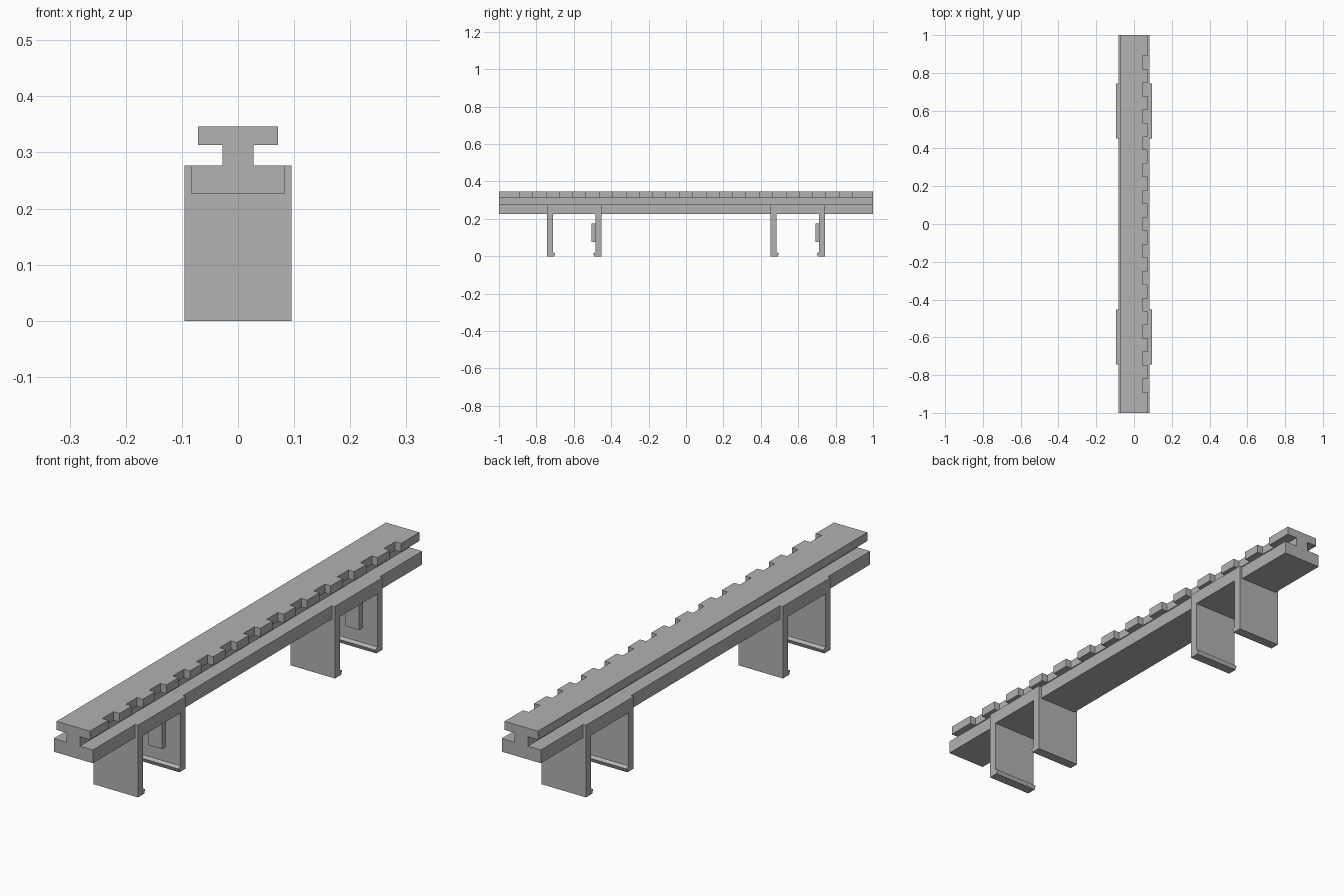
import bpy
import bmesh
from mathutils import Vector

cube = bpy.data.objects.get("Cube")
if cube:
    bpy.data.objects.remove(cube, do_unlink=True)

grey = bpy.data.materials.new("plain grey")
grey.use_nodes = True
colour = (0.445, 0.445, 0.445, 1)
grey.diffuse_color = colour
grey.node_tree.nodes["Principled BSDF"].inputs["Base Color"].default_value = colour


def prism(name, outline, axis, start, end):
    """Extrude a flat outline along an axis; outline uses the other two axes in order."""
    bm = bmesh.new()
    verts = []
    for point in outline:
        co = list(point)
        co.insert("xyz".index(axis), start)
        verts.append(bm.verts.new(co))
    face = bm.faces.new(verts)
    move = Vector([end - start if a == axis else 0 for a in "xyz"])
    result = bmesh.ops.extrude_face_region(bm, geom=[face], use_keep_orig=True)
    moved = [g for g in result["geom"] if isinstance(g, bmesh.types.BMVert)]
    bmesh.ops.translate(bm, verts=moved, vec=move)
    bmesh.ops.recalc_face_normals(bm, faces=bm.faces)
    mesh = bpy.data.meshes.new(name)
    bm.to_mesh(mesh)
    bm.free()
    mesh.materials.append(grey)
    obj = bpy.data.objects.new(name, mesh)
    bpy.context.collection.objects.link(obj)
    return obj


# Heights shared by the parts
BEAM_LOW, BEAM_TOP, FLANGE_LOW, FLANGE_TOP = 0.226, 0.277, 0.313, 0.346

# Lower beam with the narrow web standing on it
half = [(0.083, BEAM_LOW), (0.083, BEAM_TOP), (0.028, BEAM_TOP), (0.028, FLANGE_LOW)]
prism("beam_and_web", half + [(-x, z) for x, z in reversed(half)], "y", -1, 1)

# Top flange, notched along its left edge
EDGE, NOTCH_X, PITCH, HALF_NOTCH = 0.071, 0.046, 0.1425, 0.034
outline = [(-EDGE, 1), (-EDGE, -1), (EDGE, -1)]
for i in range(-6, 7):
    low, high = i * PITCH - HALF_NOTCH, i * PITCH + HALF_NOTCH
    outline += [(EDGE, low), (NOTCH_X, low), (NOTCH_X, high), (EDGE, high)]
outline.append((EDGE, 1))
prism("notched_flange", outline, "z", FLANGE_LOW, FLANGE_TOP)

# Two downward clips with hooked feet, each with a small pad on its rear leg
OUTER, INNER = 0.145, 0.114
leg = [(OUTER, BEAM_TOP), (OUTER, 0), (INNER - 0.007, 0), (INNER - 0.013, 0.015),
       (INNER, 0.022), (INNER, BEAM_LOW)]
for label, centre in (("front", -0.598), ("rear", 0.598)):
    section = leg + [(-y, z) for y, z in reversed(leg)]
    prism(label + "_clip", [(y + centre, z) for y, z in section], "x", -0.095, 0.095)
    near, far = centre + INNER - 0.02, centre + INNER
    pad = [(near, 0.077), (far, 0.077), (far, 0.174), (near, 0.174)]
    prism(label + "_clip_pad", pad, "x", -0.03, 0.03)
